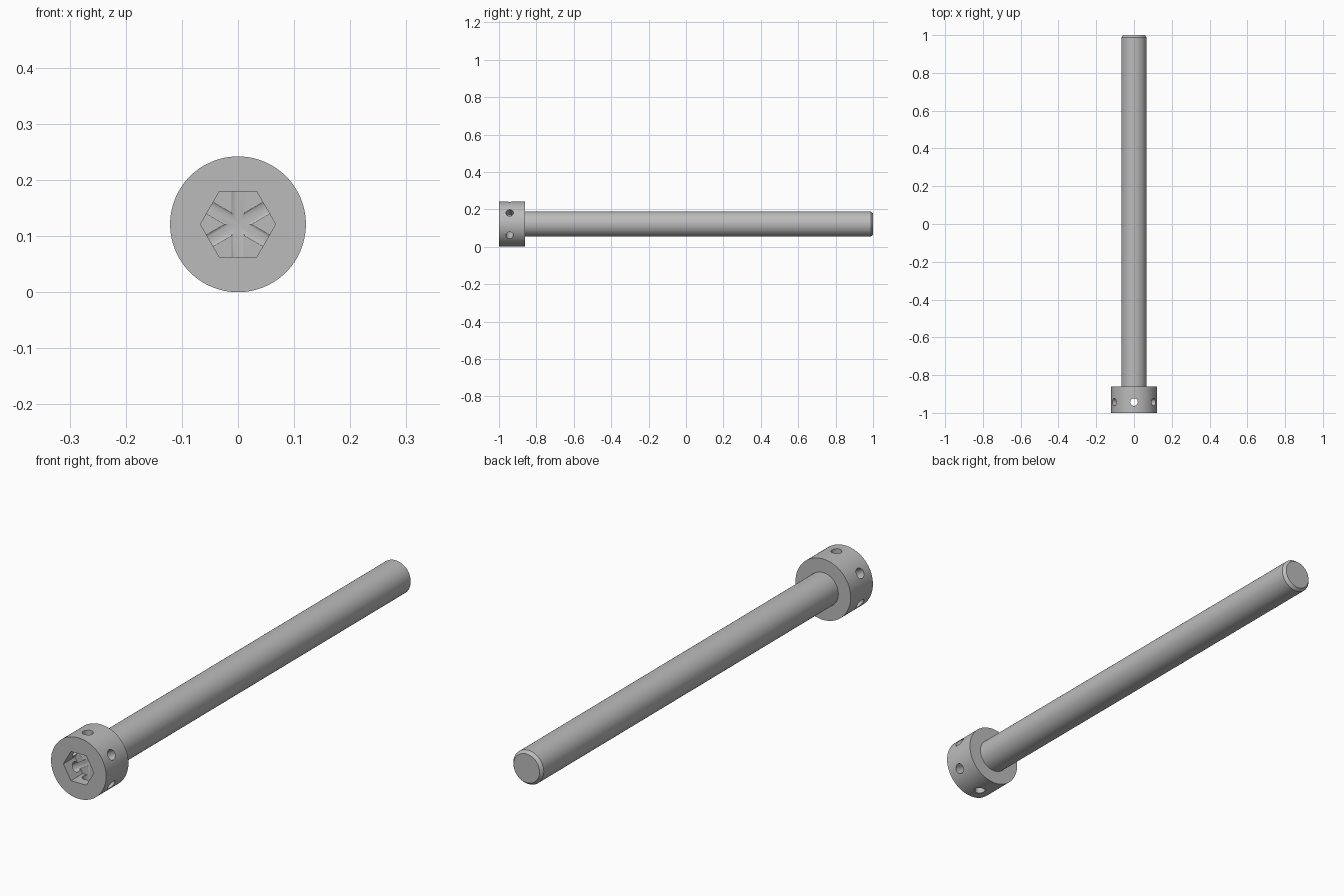
import bpy, bmesh, math
from mathutils import Matrix, Vector

cube = bpy.data.objects.get("Cube")
if cube:
    bpy.data.objects.remove(cube, do_unlink=True)

HEAD_R, SHAFT_R = 0.121, 0.067
FRONT, HEAD_BACK, TIP = -1.0, -0.86, 1.0
SOCKET_DEPTH, SOCKET_R = 0.073, 0.067
HOLE_Y, HOLE_R = -0.943, 0.02

steel = bpy.data.materials.new("steel_grey")
steel.use_nodes = True
steel.diffuse_color = (0.5, 0.5, 0.5, 1)
steel.node_tree.nodes["Principled BSDF"].inputs["Base Color"].default_value = (0.5, 0.5, 0.5, 1)


def lathe(name, profile, steps):
    """Spin (radius, y) points about the long axis at the head's centre height."""
    bm = bmesh.new()
    verts = [bm.verts.new((0, y, HEAD_R + r)) for r, y in profile]
    edges = [bm.edges.new(pair) for pair in zip(verts, verts[1:])]
    bmesh.ops.spin(bm, geom=verts + edges, cent=(0, 0, HEAD_R), axis=(0, 1, 0),
                   angle=2 * math.pi, steps=steps)
    bmesh.ops.remove_doubles(bm, verts=bm.verts, dist=1e-5)
    # Close both ends with single flat faces
    bmesh.ops.holes_fill(bm, edges=[e for e in bm.edges if e.is_boundary], sides=0)
    bmesh.ops.recalc_face_normals(bm, faces=bm.faces)
    mesh = bpy.data.meshes.new(name)
    bm.to_mesh(mesh)
    bm.free()
    obj = bpy.data.objects.new(name, mesh)
    bpy.context.collection.objects.link(obj)
    return obj


def cutter(name, sides, radius, length, y, rotation):
    bpy.ops.mesh.primitive_cylinder_add(vertices=sides, radius=radius, depth=length,
                                        location=(0, y, HEAD_R), rotation=rotation)
    obj = bpy.context.object
    obj.name = name
    obj.hide_render = True
    return obj


# Head and shank in one turned body, with a chamfered tip
screw = lathe("screw_body", [(HEAD_R, FRONT), (HEAD_R, HEAD_BACK), (SHAFT_R, HEAD_BACK),
                             (SHAFT_R, TIP - 0.012), (SHAFT_R - 0.01, TIP)], 96)
screw.data.materials.append(steel)

# Hexagonal socket, flats facing up and down
cutters = [cutter("socket_cutter", 6, SOCKET_R, 2 * SOCKET_DEPTH, FRONT,
                  (math.pi / 2, math.pi / 6, 0))]
# Three cross holes drilled right through the head
for i in range(3):
    cutters.append(cutter(f"cross_hole_cutter_{i + 1}", 32, HOLE_R, 0.4, HOLE_Y,
                          (0, i * math.pi / 3, 0)))

bpy.ops.object.select_all(action='DESELECT')
screw.select_set(True)
bpy.context.view_layer.objects.active = screw
for tool in cutters:
    mod = screw.modifiers.new(tool.name, 'BOOLEAN')
    mod.operation = 'DIFFERENCE'
    mod.solver = 'EXACT'
    mod.object = tool
    bpy.ops.object.modifier_apply(modifier=mod.name)
for tool in cutters:
    bpy.data.objects.remove(tool, do_unlink=True)

bpy.ops.object.shade_smooth_by_angle(angle=math.radians(30))
